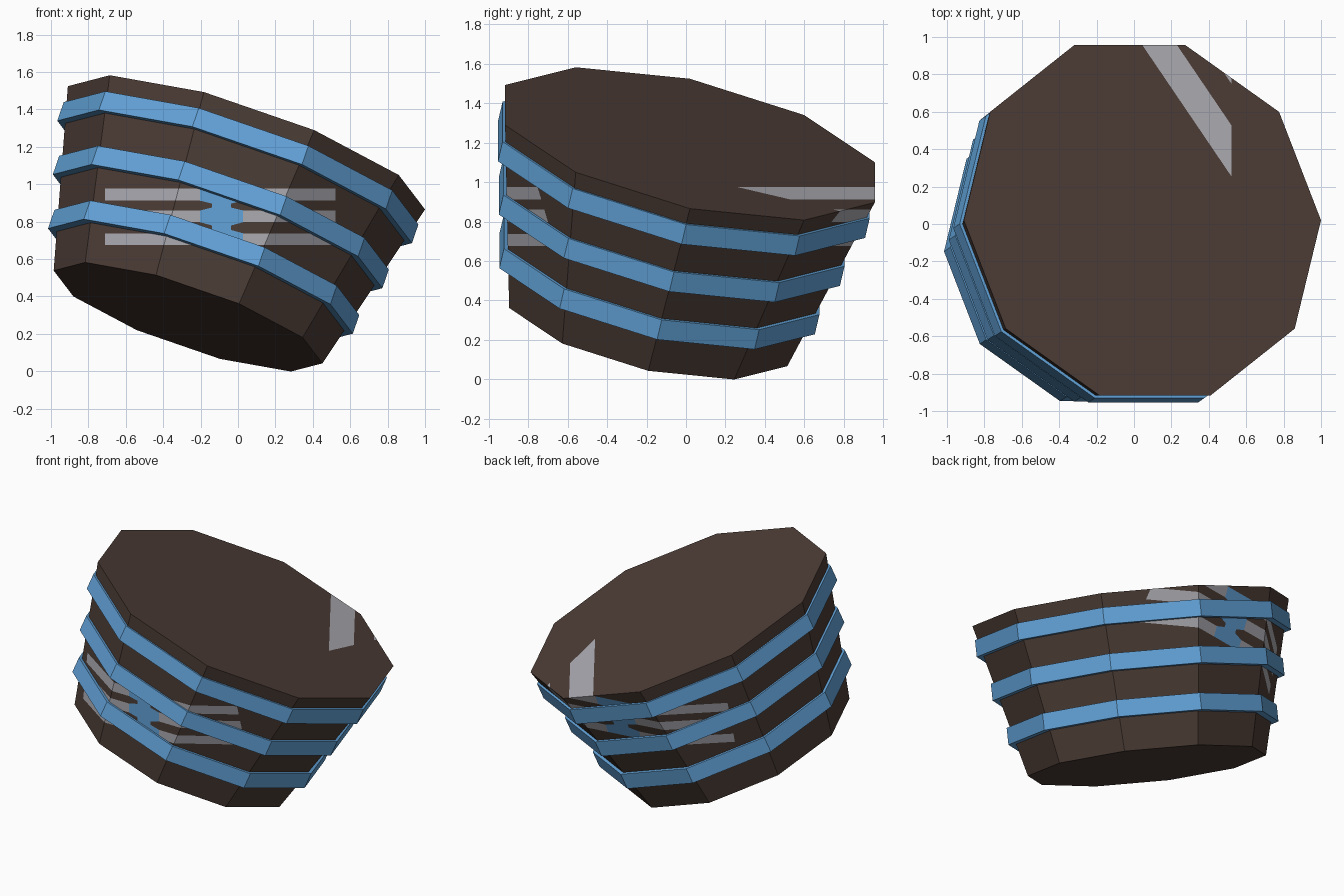
import bpy, bmesh, math
from mathutils import Vector, Matrix

if "Cube" in bpy.data.objects:
    bpy.data.objects.remove(bpy.data.objects["Cube"])

SIDES = 10
R_BOTTOM, R_TOP, HEIGHT = 0.76, 1.01, 0.98

# Tilted frame of the tub: axis, side directions and centre of the base
axis = Vector((0.345, 0.234, 1)).normalized()
e1 = Vector((axis.z, 0, -axis.x)).normalized()
e2 = axis.cross(e1)
base = Vector((0.045, 0.02, 1.195)) - axis * HEIGHT


def material(name, rgb):
    m = bpy.data.materials.new(name)
    m.diffuse_color = (*rgb, 1)
    m.use_nodes = True
    m.node_tree.nodes["Principled BSDF"].inputs["Base Color"].default_value = m.diffuse_color
    return m


BROWN = material("dark brown", (0.074, 0.047, 0.037))
GREY = material("light grey", (0.41, 0.41, 0.45))
BLUE = material("blue", (0.127, 0.376, 0.71))


def ring(bm, r, t):
    """Ten-sided loop of radius r at height t along the axis."""
    angles = [2 * math.pi * i / SIDES for i in range(SIDES)]
    return [bm.verts.new(base + axis * t + (e1 * math.cos(a) + e2 * math.sin(a)) * r)
            for a in angles]


def bridge(bm, low, high):
    for i in range(SIDES):
        j = (i + 1) % SIDES
        bm.faces.new((low[i], low[j], high[j], high[i]))


def finish(bm, name, mats):
    me = bpy.data.meshes.new(name)
    bm.to_mesh(me)
    bm.free()
    for m in mats:
        me.materials.append(m)
    ob = bpy.data.objects.new(name, me)
    bpy.context.collection.objects.link(ob)
    return ob


# Painted pattern: three grey bars crossed by a blue column with two waists
BARS = [(0.675, 0.738), (0.797, 0.86), (0.912, 0.976)]
GAPS = [(0.738, 0.797), (0.86, 0.912)]
X_LEFT, X_RIGHT = -0.71, 0.52
COL_X, COL_W, WAIST_W = -0.088, 0.115, 0.05


def column_half_width(z):
    for lo, hi in GAPS:
        if lo < z < hi:
            edge = min(z - lo, hi - z) / (0.3 * (hi - lo))
            return COL_W + (WAIST_W - COL_W) * min(edge, 1)
    return COL_W


def cut(bm, co, no, zmin=-9, zmax=9):
    """Slice the faces lying between two heights."""
    faces = [f for f in bm.faces if zmin < f.calc_center_median().z < zmax]
    geom = set(faces)
    for f in faces:
        geom.update(f.edges)
        geom.update(f.verts)
    bmesh.ops.bisect_plane(bm, geom=list(geom), dist=1e-5, plane_co=co, plane_no=no)


# Tub body
bm = bmesh.new()
low, high = ring(bm, R_BOTTOM, 0), ring(bm, R_TOP, HEIGHT)
bridge(bm, low, high)
bm.faces.new(high)
bm.faces.new(low[::-1])

levels = [z for bar in BARS for z in bar]
for lo, hi in GAPS:
    levels += [lo + 0.3 * (hi - lo), hi - 0.3 * (hi - lo)]
levels.sort()
for z in levels:
    cut(bm, (0, 0, z), (0, 0, 1))
for lo, hi in zip(levels, levels[1:]):
    w0, w1 = column_half_width(lo + 1e-6), column_half_width(hi - 1e-6)
    for s in (-1, 1):
        cut(bm, (COL_X + s * w0, 0, lo), (hi - lo, 0, -s * (w1 - w0)), lo, hi)
for lo, hi in BARS:
    for x in (X_LEFT, X_RIGHT):
        cut(bm, (x, 0, 0), (1, 0, 0), lo, hi)

for f in bm.faces:
    c = f.calc_center_median()
    if not levels[0] < c.z < levels[-1]:
        continue
    if abs(c.x - COL_X) < column_half_width(c.z):
        f.material_index = 2
    elif X_LEFT < c.x < X_RIGHT and any(lo < c.z < hi for lo, hi in BARS):
        f.material_index = 1
finish(bm, "tub_body", [BROWN, GREY, BLUE])

# Three hoops around the tub
for name, t, r in (("lower_hoop", 0.262, 0.862), ("middle_hoop", 0.55, 0.932),
                   ("upper_hoop", 0.836, 1.003)):
    bm = bmesh.new()
    t0, t1 = t - 0.054, t + 0.054
    inner = [R_BOTTOM + (R_TOP - R_BOTTOM) * k / HEIGHT - 0.005 for k in (t0, t1)]
    loops = [ring(bm, inner[0], t0), ring(bm, r, t0), ring(bm, r, t1), ring(bm, inner[1], t1)]
    for a, b in zip(loops, loops[1:] + loops[:1]):
        bridge(bm, a, b)
    bmesh.ops.recalc_face_normals(bm, faces=bm.faces[:])
    finish(bm, name, [BLUE])
